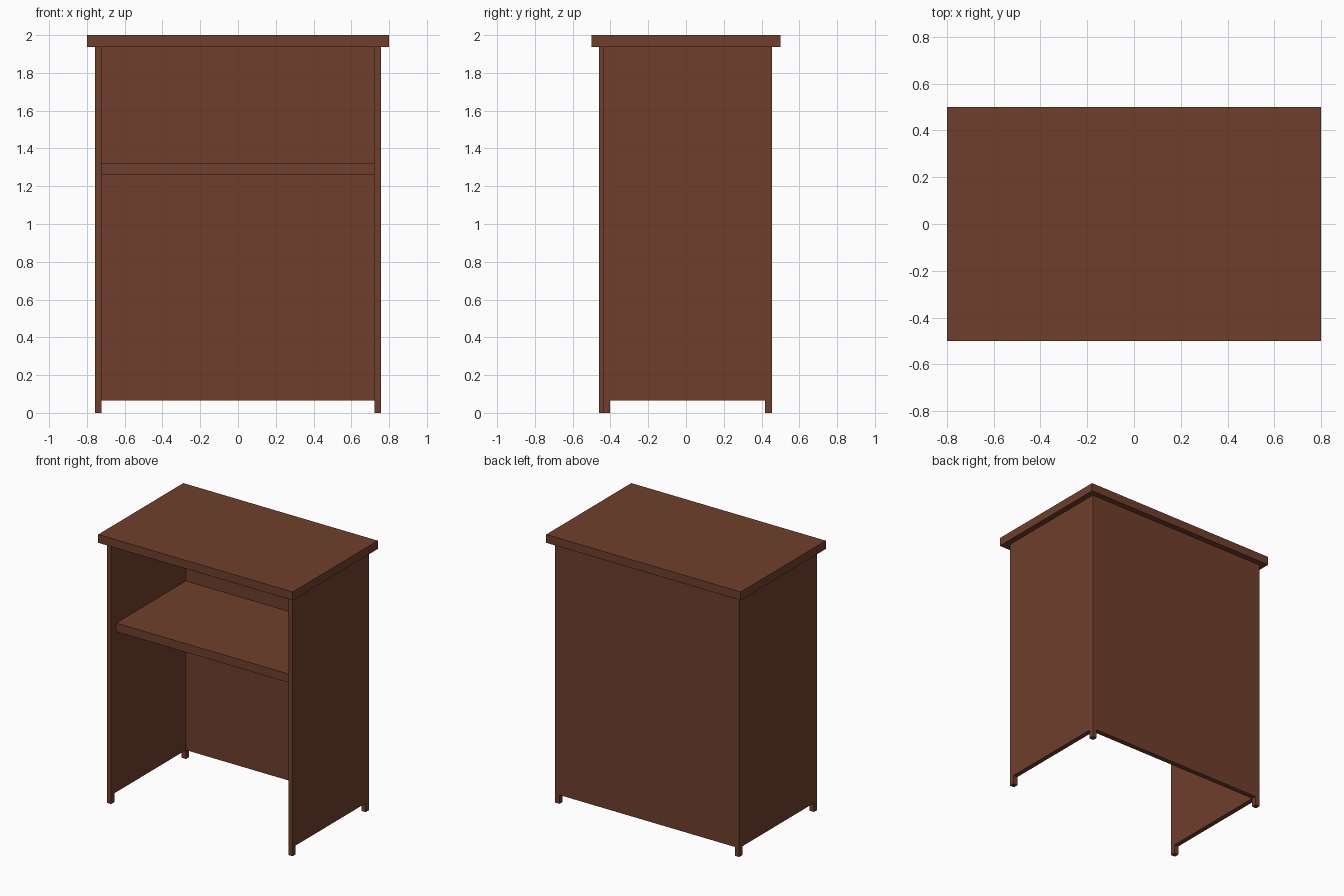
import bpy

if "Cube" in bpy.data.objects:
    bpy.data.objects.remove(bpy.data.objects["Cube"])

# Single dark wood colour
wood = bpy.data.materials.new("dark red brown wood")
wood.diffuse_color = (0.162, 0.049, 0.025, 1.0)
wood.use_nodes = True
wood.node_tree.nodes["Principled BSDF"].inputs["Base Color"].default_value = wood.diffuse_color


def box(name, x, y, z):
    """Axis-aligned board given as (min, max) ranges."""
    bpy.ops.mesh.primitive_cube_add(size=1, location=[(a + b) / 2 for a, b in (x, y, z)])
    ob = bpy.context.object
    ob.name = name
    ob.scale = [b - a for a, b in (x, y, z)]
    bpy.ops.object.transform_apply(location=False, rotation=False, scale=True)
    ob.data.materials.append(wood)
    return ob


OUT, INN = 0.757, 0.722        # outer and inner faces of the side panels
BACK, BACK_IN = 0.456, 0.419   # outer and inner faces of the back panel
LOW, HIGH = 0.066, 1.938       # panel bottom and underside of the top
FOOT = 0.037

# Overhanging top board
box("top_board", (-0.8, 0.8), (-0.5, 0.5), (HIGH, 2.0))

# Back panel between the sides
box("back_panel", (-INN, INN), (BACK_IN, BACK), (LOW, HIGH))

# Side panels with small feet; the left one reaches slightly further forward
for side, sign, front in (("left", -1, -0.46), ("right", 1, -0.44)):
    xs = tuple(sorted((sign * INN, sign * OUT)))
    box(side + "_panel", xs, (front, BACK), (LOW, HIGH))
    box(side + "_front_foot", xs, (front, front + FOOT), (0, LOW))
    box(side + "_back_foot", xs, (BACK_IN, BACK), (0, LOW))

# Inner shelf
box("shelf", (-INN, INN), (-0.40, BACK_IN), (1.26, 1.324))
